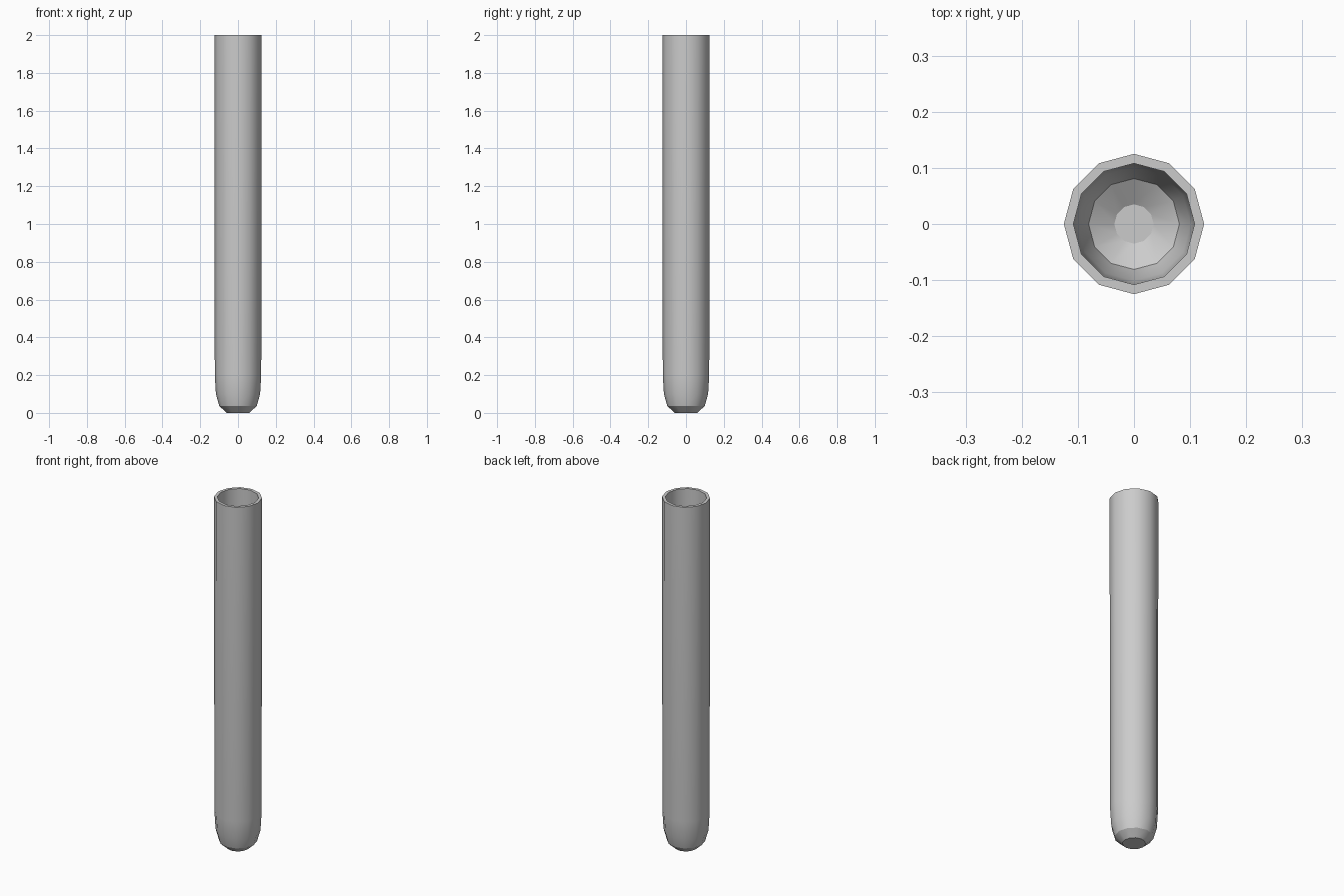
import bpy, bmesh, math

if "Cube" in bpy.data.objects:
    bpy.data.objects.remove(bpy.data.objects["Cube"])

SIDES = 12
# (radius, height) from outer base, up over the rim, down to the inner floor
PROFILE = [(0.059, 0.0), (0.099, 0.036), (0.117, 0.10), (0.123, 0.20), (0.125, 2.0),
           (0.108, 2.0), (0.106, 0.20), (0.101, 0.105), (0.081, 0.047), (0.035, 0.017)]


def lathe(name, profile, sides):
    bm = bmesh.new()
    rings = []
    for r, z in profile:
        rings.append([bm.verts.new((r * math.cos(math.tau * i / sides),
                                    r * math.sin(math.tau * i / sides), z))
                      for i in range(sides)])
    for a, b in zip(rings, rings[1:]):
        for i in range(sides):
            j = (i + 1) % sides
            bm.faces.new((a[i], a[j], b[j], b[i]))
    # outer base and inner floor
    bm.faces.new(rings[0][::-1])
    bm.faces.new(rings[-1])
    bmesh.ops.recalc_face_normals(bm, faces=bm.faces)
    mesh = bpy.data.meshes.new(name)
    bm.to_mesh(mesh)
    bm.free()
    obj = bpy.data.objects.new(name, mesh)
    bpy.context.collection.objects.link(obj)
    return obj


# Hollow tube with rounded closed bottom
tube = lathe("test_tube", PROFILE, SIDES)
bpy.context.view_layer.objects.active = tube
tube.select_set(True)
bpy.ops.object.shade_smooth_by_angle(angle=math.radians(31))
